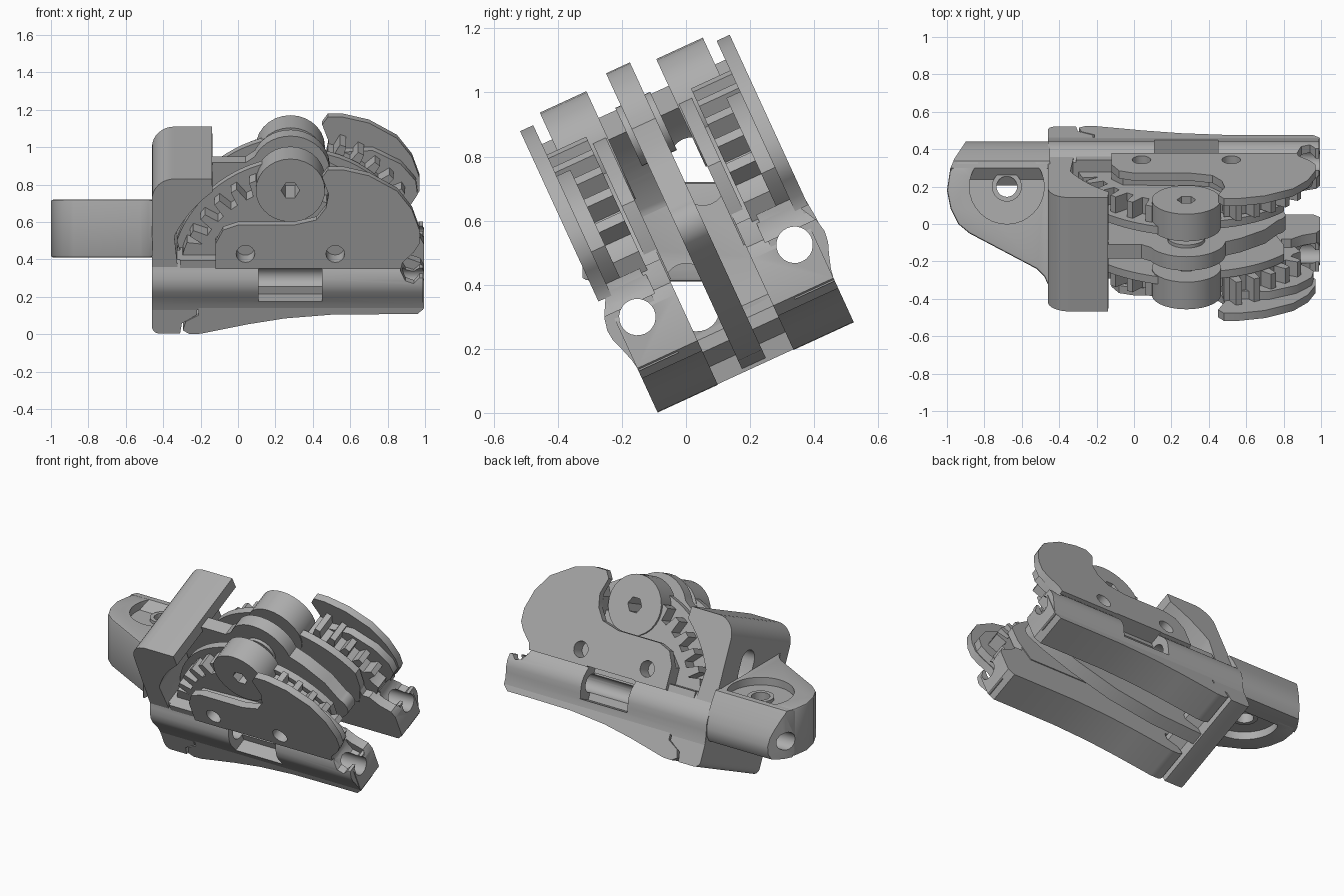
import bpy, bmesh, math
from mathutils import Matrix, Vector

old = bpy.data.objects.get("Cube")
if old:
    bpy.data.objects.remove(old)

grey = bpy.data.materials.new("plain grey")
grey.use_nodes = True
GREY = (0.42, 0.42, 0.42, 1)
grey.diffuse_color = GREY
grey.node_tree.nodes["Principled BSDF"].inputs["Base Color"].default_value = GREY

# The mechanism leans about the x axis; local axes are x, s (across), h (up)
TILT = Matrix.Rotation(math.radians(24.7), 4, 'X') @ Matrix.Translation((0, 0.257, 0))
PIVOT = (0.28, 0.857)
GEAR = (0.33, 0.3)
parts = []
all_cutters = []


def arc(center, radius, start=0, end=360, steps=32):
    count = steps if end - start == 360 else steps + 1
    angles = [math.radians(start + (end - start) * i / steps) for i in range(count)]
    return [(center[0] + radius * math.cos(a), center[1] + radius * math.sin(a)) for a in angles]


def rect(x0, x1, y0, y1):
    return [(x0, y0), (x1, y0), (x1, y1), (x0, y1)]


def gear_arc(root, tip, start, end, teeth):
    pts, pitch = [], (end - start) / teeth
    for i in range(teeth):
        for f, r in ((0, root), (0.3, root), (0.42, tip), (0.75, tip), (0.88, root)):
            pts += arc(GEAR, r, start + (i + f) * pitch, start + (i + f) * pitch, 1)[:1]
    return pts


def prism(name, pts, lo, hi, axis='s', cutters=(), bevel=0):
    """Extrude an outline along s, x or the upright z axis, then cut it."""
    place = {'s': lambda a, b, d: TILT @ Vector((a, d, b)),
             'x': lambda a, b, d: TILT @ Vector((d, a, b)),
             'z': lambda a, b, d: Vector((a, b, d))}[axis]
    bm = bmesh.new()
    rings = [[bm.verts.new(place(a, b, d)) for a, b in pts] for d in (lo, hi)]
    for ring in rings:
        bm.faces.new(ring)
    for i in range(len(pts)):
        j = (i + 1) % len(pts)
        bm.faces.new((rings[0][i], rings[0][j], rings[1][j], rings[1][i]))
    bmesh.ops.recalc_face_normals(bm, faces=bm.faces)
    mesh = bpy.data.meshes.new(name)
    bm.to_mesh(mesh)
    bm.free()
    obj = bpy.data.objects.new(name, mesh)
    bpy.context.collection.objects.link(obj)
    if name == "cutter":
        obj.hide_render = True
        return obj
    mesh.materials.append(grey)
    if bevel:
        mod = obj.modifiers.new("bevel", 'BEVEL')
        mod.width, mod.segments, mod.limit_method = bevel, 2, 'ANGLE'
        mod.angle_limit = math.radians(50)
    for c in cutters:
        mod = obj.modifiers.new("cut", 'BOOLEAN')
        mod.object, mod.operation, mod.solver = c, 'DIFFERENCE', 'EXACT'
    if obj.modifiers:
        graph = bpy.context.evaluated_depsgraph_get()
        obj.data = bpy.data.meshes.new_from_object(obj.evaluated_get(graph))
        obj.modifiers.clear()
    parts.append(obj)
    return obj


def cutter(pts, lo, hi, axis='s'):
    c = prism("cutter", pts, lo, hi, axis)
    all_cutters.append(c)
    return c


# Cutters shared by several parts: cable bores, wall slots and the axle hole
bores = {k: cutter(arc((k * 0.27, 0.335), 0.057, steps=24), -2, 2, 'x') for k in (-1, 1)}
slots = [cutter(arc((k * 0.09, mid + 0.04), 0.07, 0, 180, 12) + arc((k * 0.09, mid - 0.04), 0.07, 180, 360, 12),
                -0.6, -0.2, 'x') for k, mid in ((-1, 0.32), (1, 0.67))]
axle_hole = cutter(arc(PIVOT, 0.05, steps=16), -0.15, 0.15)

# Crossbar with a curved inner side that nests around the gear plates
bar = [(-0.31, 0.04), (-0.3, 0.1), (-0.22, 0.15), (-0.22, 0.19), (-0.3, 0.23), (-0.31, 0.3)]
bar += arc(GEAR, 0.74, 155, 129, 10) + [(-0.14, 0.95)]
bar += arc((-0.34, 0.83), 0.12, 90, 180, 8) + arc((-0.42, 0.08), 0.04, 180, 270, 5)
prism("crossbar", bar, -0.335, 0.335, 's', list(bores.values()) + slots)

# Middle plate with a boss around the axle hole
middle = [(-0.33, 0.05), (0, 0.08), (0.3, 0.16), (0.55, 0.29), (0.72, 0.41)]
middle += arc((0.73, 0.53), 0.08, -40, 60, 8) + [(0.7, 0.72), (0.57, 0.83)]
middle += arc(PIVOT, 0.21, 5, 155, 16) + [(0.04, 0.91), (-0.2, 0.91), (-0.33, 0.7)]
prism("middle_plate", middle, -0.041, 0.041, 's', [axle_hole])

for side, word in ((-1, "front"), (1, "back")):
    def across(a, b):
        return sorted((side * a, side * b))

    # Local cutters: bore, tube window, end notch, bolt holes, hex socket
    bore = bores[side]
    window = cutter(rect(0.11, 0.45, 0.235, 0.435), *across(0.255, 0.5))
    notch = cutter([(0.87, 0.55), (0.87, 0.41), (0.895, 0.365), (0.94, 0.35), (0.97, 0.38), (1.1, 0.38),
                    (1.1, 0.55)], *across(0.19, 0.5))
    bolts = [cutter(arc((x, 0.52), 0.05, steps=16), *across(0.2, 0.5)) for x in (0.04, 0.52)]
    socket = cutter(arc(PIVOT, 0.05, steps=6), *across(0.1, 0.5))

    # Lower pad with its bowed underside
    pad = [(-0.31, 0.24), (-0.21, 0.2), (-0.21, 0.15), (-0.28, 0.11), (-0.295, 0.06), (-0.26, 0.038),
           (-0.2, 0.04), (0.05, 0.095), (0.25, 0.13), (0.5, 0.152), (0.8, 0.155), (0.96, 0.155),
           (0.995, 0.19), (0.995, 0.35), (0.975, 0.39), (0.9, 0.42), (0.84, 0.47), (-0.31, 0.47)]
    prism(word + "_pad", pad, *across(0.13, 0.337), 's', (bore, window, notch))

    # Cable tube swelling out of the side
    swell = [(0.2, 0.18), (0.335, 0.18), (0.342, 0.22), (0.356, 0.265), (0.369, 0.3), (0.373, 0.335),
             (0.365, 0.375), (0.347, 0.41), (0.33, 0.44), (0.32, 0.47), (0.2, 0.47)]
    swell = [(side * s, h) for s, h in swell]
    prism(word + "_tube", swell, -0.459, 0.99, 'x', (bore, window, notch))

    # Side plate, toothed plate and the toothed sector under the cover
    plate = [(-0.3, 0.4), (0.75, 0.4), (0.8, 0.55)] + arc(GEAR, 0.6, 38, 90, 10)
    plate += arc(GEAR, 0.69, 95, 162, 16)
    prism(word + "_side_plate", plate, *across(0.125, 0.17), 's', [socket])
    teeth = [(-0.3, 0.4), (0.8, 0.4)] + arc(GEAR, 0.5, 25, 92, 10)
    teeth += gear_arc(0.57, 0.65, 97, 157, 6) + arc(GEAR, 0.65, 158, 164, 2)
    prism(word + "_toothed_plate", teeth, *across(0.13, 0.265), 's', [socket])
    sector = [(0.5, 0.4), (0.84, 0.42), (0.89, 0.52)] + gear_arc(0.58, 0.65, 26, 73, 5)
    sector += arc(GEAR, 0.58, 73, 75, 1) + [(0.47, 0.72)]
    prism(word + "_toothed_sector", sector, *across(0.18, 0.317), 's', bolts[1:])

    # Lobed cover, thicker towards its foot
    cover = [(-0.12, 0.43), (-0.12, 0.58), (-0.08, 0.66), (0, 0.69), (0.3, 0.69), (0.42, 0.72),
             (0.47, 0.79), (0.485, 0.87), (0.45, 0.97), (0.48, 1.015), (0.56, 1.015), (0.7, 0.98),
             (0.85, 0.89), (0.93, 0.78), (0.97, 0.66), (0.97, 0.58), (0.94, 0.53), (0.88, 0.47),
             (0.87, 0.43)]
    prism(word + "_cover", cover, *across(0.315, 0.36), 's', bolts + [window])
    inner = [(-0.12, 0.4), (-0.12, 0.57), (-0.06, 0.64), (0.4, 0.66), (0.55, 0.83), (0.72, 0.84),
             (0.87, 0.76), (0.95, 0.66), (0.96, 0.58), (0.93, 0.53), (0.86, 0.46), (0.85, 0.4)]
    prism(word + "_cover_backing", inner, *across(0.268, 0.32), 's', bolts + [window])

    # Pivot knob and the thin bearing ring on the middle plate
    prism(word + "_knob", arc(PIVOT, 0.185, steps=28), *across(0.12, 0.28), 's', [socket])
    prism(word + "_bearing", arc(PIVOT, 0.1), *across(0.03, 0.06), 's', [axle_hole])

# Back tube continued along the lug, ending in a slanted corner
corner = cutter([(-0.88, 0.47), (-1.1, 0.55), (-1.1, 0.1), (-1.005, 0.1), (-0.985, 0.29), (-0.96, 0.35)],
                0, 1, 'z')
spine = [(0.187, 0.247), (0.25, 0.222), (0.3, 0.208), (0.335, 0.235), (0.357, 0.28), (0.368, 0.335),
         (0.366, 0.39), (0.359, 0.46), (0.35, 0.513), (0.317, 0.529), (0.2, 0.5)]
prism("lug_tube", spine, -0.985, -0.45, 'x', [bores[1], corner])

# Mounting lug, level with the ground, with round recesses and a bolt hole
lug_hole = (-0.68, 0.2)
lug = [(-0.95, 0.34), (-0.985, 0.28), (-1, 0.18), (-0.98, 0.08), (-0.94, 0), (-0.88, -0.05),
       (-0.52, -0.24), (-0.48, -0.28), (-0.457, -0.33), (-0.457, 0.34)]
bolt_hole = cutter(arc(lug_hole, 0.055, steps=24), 0, 1, 'z')
recesses = [cutter(arc(lug_hole, 0.2), z, z + 0.2, 'z') for z in (0.67, 0.26)]
prism("mounting_lug", lug, 0.41, 0.72, 'z', [bolt_hole, bores[1]] + recesses, 0.02)
prism("lug_collar", arc(lug_hole, 0.08), 0.44, 0.69, 'z', [bolt_hole])

# Remove the helpers and smooth the rounded sides
for c in all_cutters:
    bpy.data.objects.remove(c)
bpy.ops.object.select_all(action='DESELECT')
for obj in parts:
    obj.select_set(True)
bpy.context.view_layer.objects.active = parts[0]
bpy.ops.object.shade_smooth_by_angle(angle=math.radians(35))
